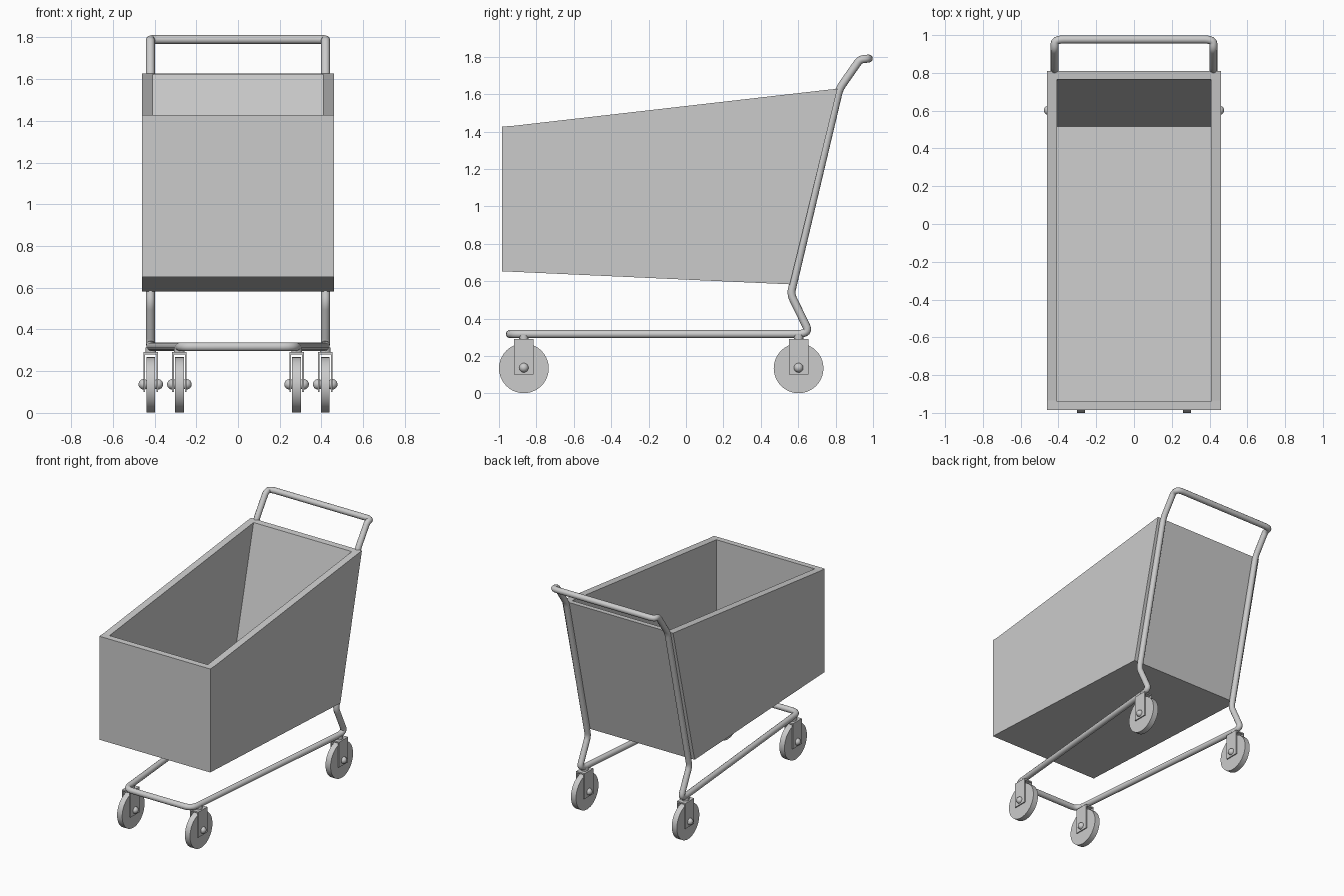
import bpy, bmesh
from math import pi
from mathutils import Vector

if "Cube" in bpy.data.objects:
    bpy.data.objects.remove(bpy.data.objects["Cube"])


def add_object(name, bm):
    bmesh.ops.recalc_face_normals(bm, faces=bm.faces)
    me = bpy.data.meshes.new(name)
    bm.to_mesh(me)
    bm.free()
    ob = bpy.data.objects.new(name, me)
    bpy.context.collection.objects.link(ob)
    return ob


def prism(name, profile, half_width):
    """Extrude a (y, z) profile symmetrically along x."""
    bm = bmesh.new()
    face = bm.faces.new([bm.verts.new((-half_width, y, z)) for y, z in profile])
    ext = bmesh.ops.extrude_face_region(bm, geom=[face])["geom"]
    verts = [v for v in ext if isinstance(v, bmesh.types.BMVert)]
    bmesh.ops.translate(bm, verts=verts, vec=(2 * half_width, 0, 0))
    return add_object(name, bm)


def smooth(ob):
    bpy.ops.object.select_all(action='DESELECT')
    ob.select_set(True)
    bpy.context.view_layer.objects.active = ob
    bpy.ops.object.shade_smooth_by_angle(angle=pi / 5)


def box(bm, center, size):
    verts = bmesh.ops.create_cube(bm, size=1)["verts"]
    bmesh.ops.scale(bm, verts=verts, vec=size)
    bmesh.ops.translate(bm, verts=verts, vec=center)


def cylinder(name, loc, radius, depth, rot=(0, 0, 0), sides=40):
    bpy.ops.mesh.primitive_cylinder_add(vertices=sides, radius=radius, depth=depth,
                                        location=loc, rotation=rot)
    ob = bpy.context.object
    ob.name = name
    smooth(ob)
    return ob


# Basket: solid prism hollowed by a cutter
basket = prism("basket", [(-0.985, 0.652), (-0.985, 1.427), (-0.935, 1.429),
                          (0.765, 1.624), (0.81, 1.628), (0.555, 0.583),
                          (-0.92, 0.65)], 0.46)
cutter = prism("basket_cutter", [(-0.94, 0.68), (-0.94, 2.0), (0.858, 2.0),
                                 (0.517, 0.61)], 0.407)
cutter.hide_render = True
cutter.hide_viewport = True
mod = basket.modifiers.new("hollow", 'BOOLEAN')
mod.operation = 'DIFFERENCE'
mod.solver = 'EXACT'
mod.object = cutter

# Frame: one closed bent tube (handle, uprights, base); last value is bend radius
half = [(0.42, 0.977, 1.79, 0.05), (0.42, 0.93, 1.785, 0.02),
        (0.42, 0.82, 1.628, 0.03), (0.42, 0.56, 0.53, 0.03),
        (0.42, 0.655, 0.335, 0.03), (0.417, 0.62, 0.317, 0.02),
        (0.274, -0.942, 0.317, 0.06)]
loop = half + [(-x, y, z, r) for x, y, z, r in reversed(half)]
path = []
for i, (x, y, z, r) in enumerate(loop):
    p = Vector((x, y, z))
    a = Vector(loop[i - 1][:3]) - p
    b = Vector(loop[(i + 1) % len(loop)][:3]) - p
    a = p + a.normalized() * min(r, a.length * 0.48)
    b = p + b.normalized() * min(r, b.length * 0.48)
    for k in range(6):
        t = k / 5
        path.append(a * (1 - t) ** 2 + p * 2 * t * (1 - t) + b * t * t)
curve = bpy.data.curves.new("frame_tube", 'CURVE')
curve.dimensions = '3D'
curve.bevel_depth = 0.0215
curve.bevel_resolution = 4
spline = curve.splines.new('POLY')
spline.points.add(len(path) - 1)
for pt, co in zip(spline.points, path):
    pt.co = (*co, 1)
spline.use_cyclic_u = True
spline.use_smooth = True
bpy.context.collection.objects.link(bpy.data.objects.new("frame_tube", curve))

# Casters: wheel, fork, stem and axle caps
for end, x0, y in (("front", 0.281, -0.867), ("rear", 0.418, 0.602)):
    for side, sx in (("left", -1), ("right", 1)):
        x = x0 * sx
        tag = f"{end}_{side}"
        cylinder(tag + "_wheel", (x, y, 0.134), 0.133, 0.042, (0, pi / 2, 0))
        cylinder(tag + "_stem", (x, y, 0.298), 0.025, 0.03, sides=20)
        cylinder(tag + "_axle", (x, y, 0.137), 0.015, 0.075, (0, pi / 2, 0), 16)
        bm = bmesh.new()
        box(bm, (x, y, 0.286), (0.07, 0.104, 0.01))
        for s in (-1, 1):
            box(bm, (x + s * 0.031, y, 0.191), (0.008, 0.104, 0.18))
        add_object(tag + "_fork", bm)
        for s, cap in ((-1, "inner"), (1, "outer")):
            bpy.ops.mesh.primitive_uv_sphere_add(segments=20, ring_count=12, radius=0.025,
                                                 location=(x + s * sx * 0.034, y, 0.137))
            ob = bpy.context.object
            ob.name = f"{tag}_{cap}_axle_cap"
            smooth(ob)
